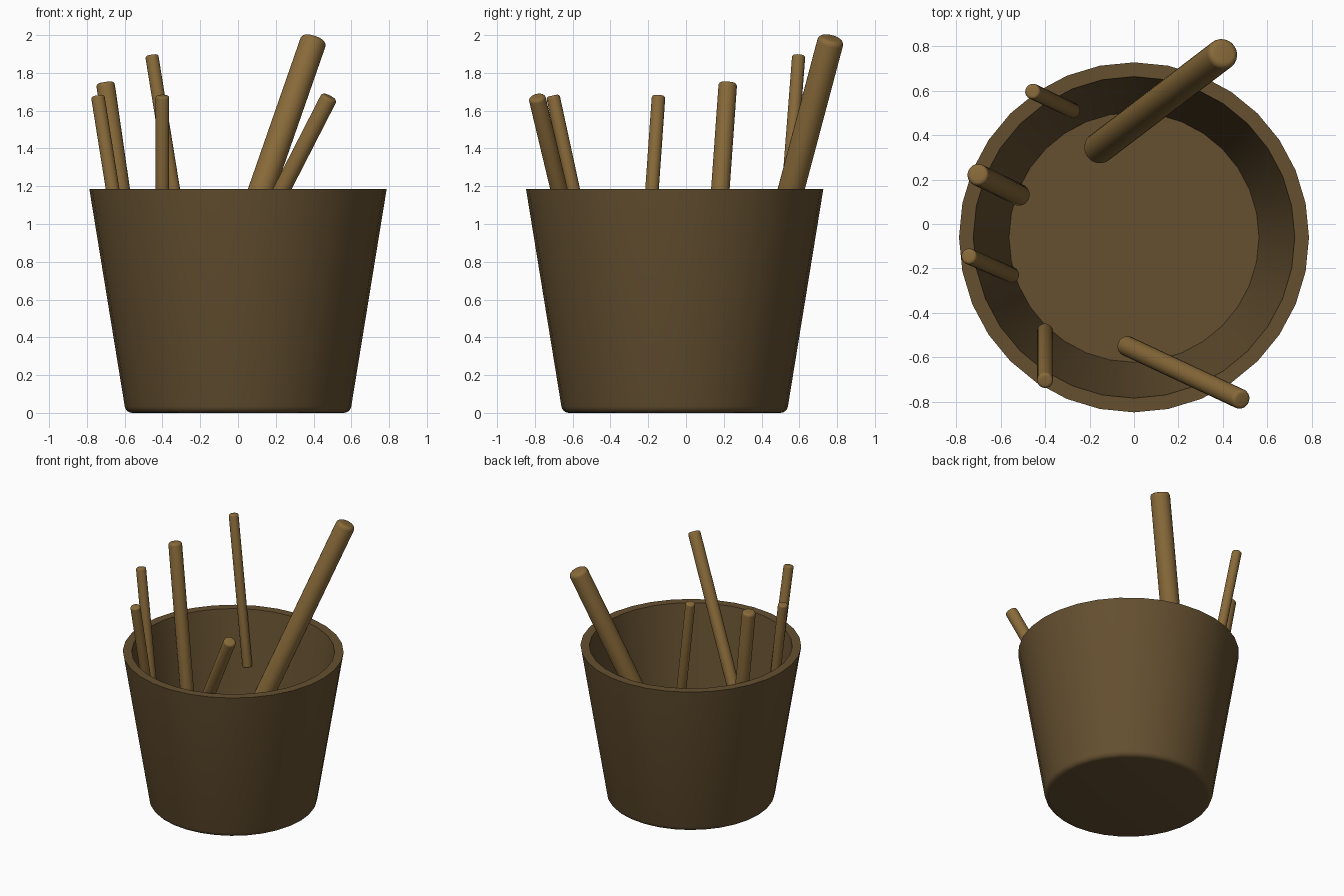
import bpy, bmesh, math
from mathutils import Vector

if "Cube" in bpy.data.objects:
    bpy.data.objects.remove(bpy.data.objects["Cube"])


def material(name, rgb):
    m = bpy.data.materials.new(name)
    m.diffuse_color = (*rgb, 1)
    m.use_nodes = True
    m.node_tree.nodes["Principled BSDF"].inputs["Base Color"].default_value = m.diffuse_color
    return m


def lathe(name, profile, segs, mat):
    """Revolve (radius, height) points about z; radius 0 makes a pole."""
    bm = bmesh.new()
    rings = []
    for r, z in profile:
        if r == 0:
            rings.append([bm.verts.new((0, 0, z))] * segs)
        else:
            rings.append([bm.verts.new((r * math.cos(2 * math.pi * i / segs),
                                        r * math.sin(2 * math.pi * i / segs), z))
                          for i in range(segs)])
    for a, b in zip(rings, rings[1:]):
        for i in range(segs):
            j = (i + 1) % segs
            bm.faces.new(list(dict.fromkeys((a[i], a[j], b[j], b[i]))))
    bmesh.ops.recalc_face_normals(bm, faces=bm.faces)
    mesh = bpy.data.meshes.new(name)
    bm.to_mesh(mesh)
    bm.free()
    mesh.materials.append(mat)
    ob = bpy.data.objects.new(name, mesh)
    bpy.context.collection.objects.link(ob)
    bpy.ops.object.select_all(action='DESELECT')
    ob.select_set(True)
    bpy.context.view_layer.objects.active = ob
    bpy.ops.object.shade_smooth_by_angle(angle=math.radians(35))
    return ob


def fillet(cx, cz, r, a0, a1, n=4):
    """Arc points for a rounded profile corner, angles in degrees."""
    return [(cx + r * math.cos(math.radians(a0 + (a1 - a0) * i / n)),
             cz + r * math.sin(math.radians(a0 + (a1 - a0) * i / n)))
            for i in range(n + 1)]


def stick(name, bottom, top, r, mat):
    """Round stick with softened ends between two points."""
    bottom, top = Vector(bottom), Vector(top)
    length, b = (top - bottom).length, r * 0.4
    profile = ([(0, 0)] + fillet(r - b, b, b, -90, 0)
               + fillet(r - b, length - b, b, 0, 90) + [(0, length)])
    ob = lathe(name, profile, 24, mat)
    ob.rotation_mode = 'QUATERNION'
    ob.rotation_quaternion = (top - bottom).to_track_quat('Z', 'Y')
    ob.location = bottom


cup_brown = material("dark_brown", (0.130, 0.080, 0.030))
stick_brown = material("light_brown", (0.250, 0.145, 0.042))

# tapered cup: rounded foot, flat rim, hollow inside
cup = lathe("cup", [(0, 0)] + fillet(0.56, 0.04, 0.04, -90, -9)
            + [(0.787, 1.185), (0.723, 1.185), (0.562, 0.09), (0, 0.09)],
            32, cup_brown)
cup.location.y = -0.06

# sticks leaning on the rim: bottom point, top point, radius
stick("thick_stick", (-0.165, 0.335, 0.35), (0.405, 0.77, 1.985), 0.07, stick_brown)
stick("front_right_stick", (-0.04, -0.545, 0.65), (0.485, -0.79, 1.675), 0.045, stick_brown)
stick("front_left_stick", (-0.40, -0.48, 0.64), (-0.40, -0.705, 1.68), 0.036, stick_brown)
stick("left_stick", (-0.55, -0.23, 0.47), (-0.743, -0.145, 1.68), 0.036, stick_brown)
stick("left_wide_stick", (-0.515, 0.13, 0.45), (-0.703, 0.222, 1.75), 0.049, stick_brown)
stick("back_stick", (-0.275, 0.51, 0.77), (-0.457, 0.597, 1.895), 0.035, stick_brown)
